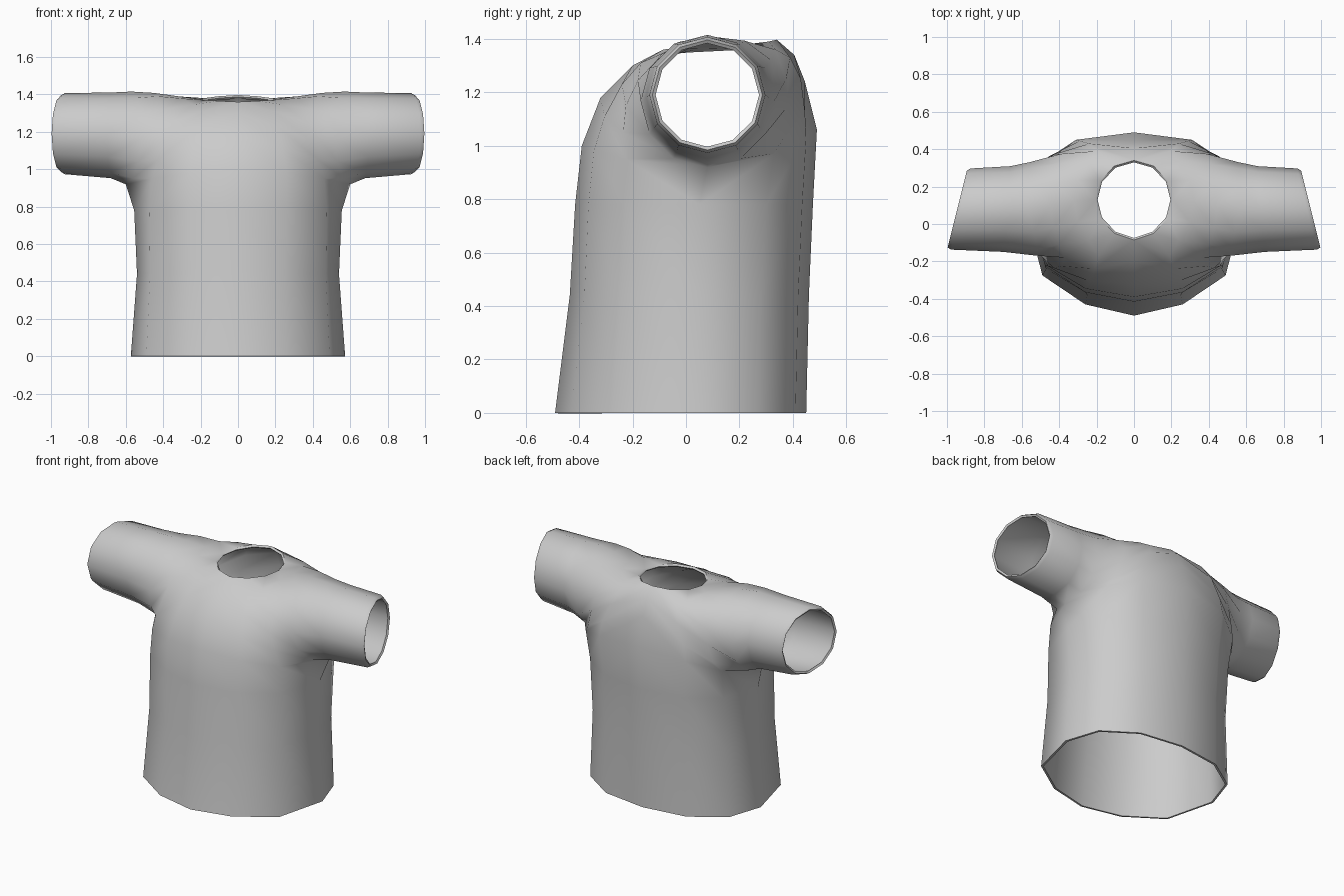
import bpy, bmesh, math
from mathutils import Vector

if "Cube" in bpy.data.objects:
    bpy.data.objects.remove(bpy.data.objects["Cube"])

bm = bmesh.new()


def strip(rows):
    """Quads between consecutive rows of points."""
    grid = [[bm.verts.new(p) for p in row] for row in rows]
    for a, b in zip(grid, grid[1:]):
        for i in range(len(a) - 1):
            bm.faces.new((a[i], a[i + 1], b[i + 1], b[i]))


def armhole(k, side):
    """Armhole point k (0 top .. 6 underarm); side -1 front, 1 back."""
    t = math.radians(30 * k)
    s = math.sin(t)
    x = 0.585 - 0.015 * math.cos(t) - (0.07 if side < 0 else 0.025) * s
    return (x, 0.08 + side * 0.25 * s, 1.167 + 0.248 * math.cos(t))


def sleeve_ring(r, z, x, slope):
    pts = []
    for k in range(13):
        t = math.radians(30 * (k % 12))
        y = 0.08 - r * math.sin(t)
        pts.append((x - slope * (y - 0.08), y, z + r * math.cos(t)))
    return pts


# Rows running from the neck (then the centre line) towards the armhole
shoulder = [(0.205, 0.13, 1.375), (0.32, 0.12, 1.39), (0.45, 0.10, 1.408)]
front = [
    shoulder,
    [(0.18, 0.03, 1.37), (0.30, 0.01, 1.378), (0.43, -0.02, 1.39)],
    [(0.105, -0.05, 1.365), (0.24, -0.09, 1.345), (0.40, -0.11, 1.32)],
    [(0, -0.085, 1.36), (0.19, -0.17, 1.31), (0.37, -0.18, 1.245)],
    [(0, -0.20, 1.30), (0.21, -0.24, 1.23), (0.39, -0.225, 1.15)],
    [(0, -0.32, 1.18), (0.24, -0.305, 1.11), (0.43, -0.235, 1.05)],
    [(0, -0.39, 1.0), (0.26, -0.345, 0.98), (0.46, -0.225, 0.95)],
]
back = [
    shoulder,
    [(0.18, 0.23, 1.38), (0.30, 0.235, 1.388), (0.43, 0.22, 1.393)],
    [(0.105, 0.31, 1.39), (0.24, 0.335, 1.36), (0.41, 0.32, 1.32)],
    [(0, 0.34, 1.397), (0.20, 0.39, 1.33), (0.39, 0.375, 1.25)],
    [(0, 0.405, 1.34), (0.24, 0.43, 1.25), (0.42, 0.375, 1.14)],
    [(0, 0.445, 1.24), (0.29, 0.445, 1.13), (0.45, 0.365, 1.03)],
    [(0, 0.49, 1.06), (0.31, 0.45, 1.03), (0.49, 0.33, 0.97)],
]
# Lower torso rows: height, side x, then (x, y) of front and back columns
lower = [
    (0.78, 0.555, [(0, -0.415), (0.26, -0.365), (0.475, -0.225)],
     [(0, 0.475), (0.29, 0.435), (0.48, 0.30)]),
    (0.44, 0.54, [(0, -0.435), (0.25, -0.38), (0.47, -0.24)],
     [(0, 0.46), (0.28, 0.42), (0.475, 0.28)]),
    (0.0, 0.573, [(0, -0.49), (0.26, -0.43), (0.49, -0.275)],
     [(0, 0.45), (0.29, 0.41), (0.50, 0.27)]),
]

# Front and back panels
for side, table, col in ((-1, front, 2), (1, back, 3)):
    rows = [row + [armhole(k, side)] for k, row in enumerate(table)]
    for level in lower:
        z, sx = level[:2]
        rows.append([(x, y, z) for x, y in level[col]] + [(sx, 0.05, z)])
    strip(rows)

# Sleeve with a narrow turned-in cuff
hole = [armhole(k, -1) for k in range(7)] + [armhole(k, 1) for k in range(5, -1, -1)]
strip([hole,
       sleeve_ring(0.229, 1.181, 0.68, 0.08),
       sleeve_ring(0.217, 1.19, 0.925, 0.24),
       sleeve_ring(0.206, 1.19, 0.945, 0.25)])

# Collar lip turned in around the neck opening
neck = [front[k][0] for k in (3, 2, 1, 0)] + [back[k][0] for k in (1, 2, 3)]
lip = [(x * 0.95, 0.13 + (y - 0.13) * 0.95, z - 0.01) for x, y, z in neck]
strip([neck, lip])

bmesh.ops.remove_doubles(bm, verts=bm.verts, dist=0.0005)
bmesh.ops.recalc_face_normals(bm, faces=bm.faces)
bm.normal_update()
low = min(bm.faces, key=lambda f: f.calc_center_median().dot(Vector((0.3, 1, 0.3))))
if low.normal.y > 0:
    bmesh.ops.reverse_faces(bm, faces=bm.faces)

mesh = bpy.data.meshes.new("shirt")
bm.to_mesh(mesh)
bm.free()
shirt = bpy.data.objects.new("shirt", mesh)
bpy.context.collection.objects.link(shirt)

# Plain grey cloth
cloth = bpy.data.materials.new("grey_cloth")
cloth.diffuse_color = (0.6, 0.6, 0.6, 1)
cloth.use_nodes = True
cloth.node_tree.nodes["Principled BSDF"].inputs["Base Color"].default_value = cloth.diffuse_color
mesh.materials.append(cloth)

bpy.context.view_layer.objects.active = shirt
shirt.select_set(True)

# Mirror to the other half and give the cloth thickness
mirror = shirt.modifiers.new("mirror", 'MIRROR')
mirror.use_clip = True
mirror.merge_threshold = 0.001
solid = shirt.modifiers.new("thickness", 'SOLIDIFY')
solid.thickness = 0.014
solid.offset = -1
for name in ("mirror", "thickness"):
    bpy.ops.object.modifier_apply(modifier=name)
bpy.ops.object.shade_smooth_by_angle(angle=math.radians(50))
